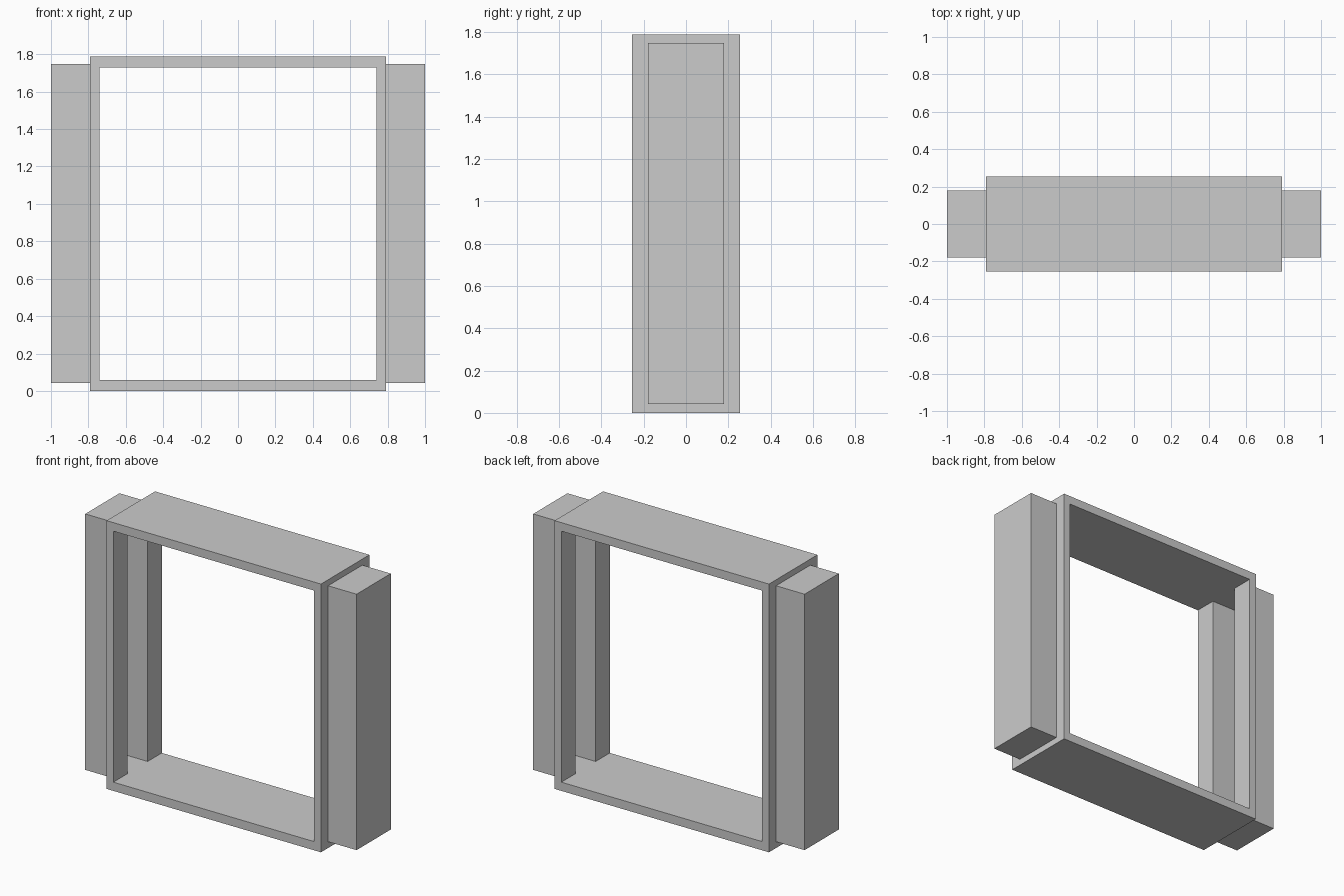
import bpy, bmesh

if "Cube" in bpy.data.objects:
    bpy.data.objects.remove(bpy.data.objects["Cube"])


def prism(name, outline, z0, z1):
    """Extrude a plan outline (x, y) from z0 up to z1."""
    bm = bmesh.new()
    face = bm.faces.new([bm.verts.new((x, y, z0)) for x, y in outline])
    ext = bmesh.ops.extrude_face_region(bm, geom=[face])
    verts = [g for g in ext["geom"] if isinstance(g, bmesh.types.BMVert)]
    bmesh.ops.translate(bm, verts=verts, vec=(0, 0, z1 - z0))
    bmesh.ops.recalc_face_normals(bm, faces=bm.faces[:])
    me = bpy.data.meshes.new(name)
    bm.to_mesh(me)
    bm.free()
    ob = bpy.data.objects.new(name, me)
    bpy.context.collection.objects.link(ob)
    return ob


def rect(x0, x1, y):
    return [(x0, -y), (x1, -y), (x1, y), (x0, y)]


# Cross-shaped cutter: through opening plus the slots into both side pockets
OX, OY, SX, SY = 0.74, 0.4, 0.95, 0.106
cutter = prism("opening_cutter", [
    (-OX, -OY), (OX, -OY), (OX, -SY), (SX, -SY), (SX, SY), (OX, SY),
    (OX, OY), (-OX, OY), (-OX, SY), (-SX, SY), (-SX, -SY), (-OX, -SY)],
    0.058, 1.73)
cutter.hide_render = True
cutter.hide_viewport = True
cutter.display_type = 'WIRE'

# Door frame and the two hollow pockets the door leaves slide into
parts = [
    prism("door_frame", rect(-0.79, 0.79, 0.255), 0.0, 1.787),
    prism("left_pocket", rect(-1.0, -0.79, 0.18), 0.042, 1.747),
    prism("right_pocket", rect(0.79, 1.0, 0.18), 0.042, 1.747),
]
for ob in parts:
    mod = ob.modifiers.new("opening", 'BOOLEAN')
    mod.operation = 'DIFFERENCE'
    mod.solver = 'EXACT'
    mod.object = cutter
